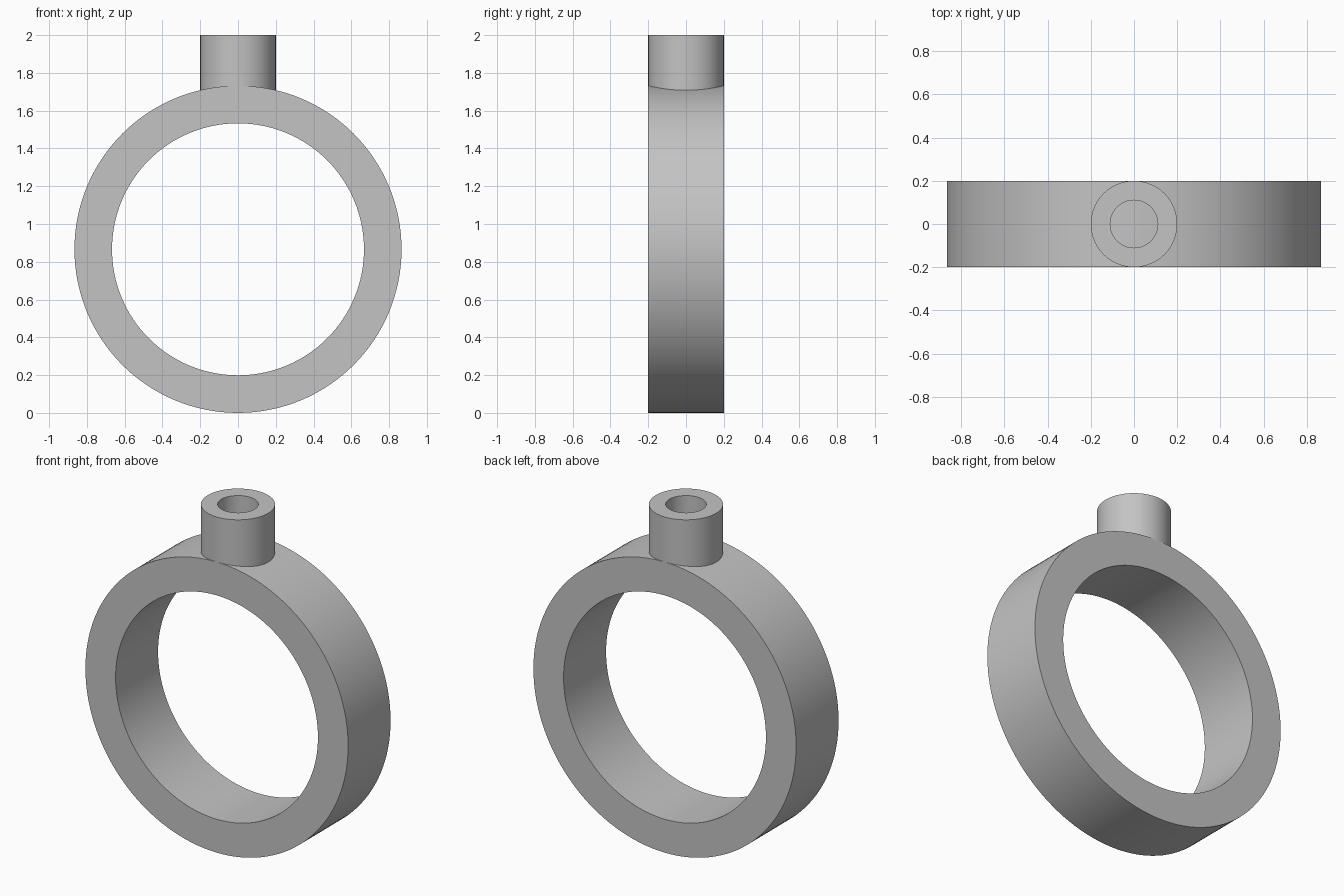
import bpy
import math

cube = bpy.data.objects.get("Cube")
if cube:
    bpy.data.objects.remove(cube, do_unlink=True)

grey = bpy.data.materials.new("plain grey")
grey.use_nodes = True
colour = (0.55, 0.55, 0.55, 1)
grey.diffuse_color = colour
grey.node_tree.nodes["Principled BSDF"].inputs["Base Color"].default_value = colour


def tube(name, outer, inner, low, high, sides):
    """Closed tube about z, spun from a rectangular section."""
    section = [(inner, low), (outer, low), (outer, high), (inner, high)]
    n = len(section)
    verts, faces = [], []
    for i in range(sides):
        a = math.tau * i / sides
        verts += [(r * math.cos(a), r * math.sin(a), z) for r, z in section]
        here, there = n * i, n * ((i + 1) % sides)
        for k in range(n):
            m = (k + 1) % n
            faces.append((here + k, there + k, there + m, here + m))
    mesh = bpy.data.meshes.new(name)
    mesh.from_pydata(verts, [], faces)
    mesh.materials.append(grey)
    obj = bpy.data.objects.new(name, mesh)
    bpy.context.collection.objects.link(obj)
    bpy.ops.object.select_all(action='DESELECT')
    obj.select_set(True)
    bpy.context.view_layer.objects.active = obj
    bpy.ops.object.shade_smooth_by_angle(angle=math.radians(30))
    return obj


# Upright ring, its axis running front to back
radius = 0.866
ring = tube("ring", radius, 0.667, -0.2, 0.2, 128)
ring.rotation_euler.x = math.pi / 2
ring.location.z = radius

# Hollow stem seated on the ring, which closes the bore
tube("stem", 0.2, 0.11, 1.69, 2.0, 64)
